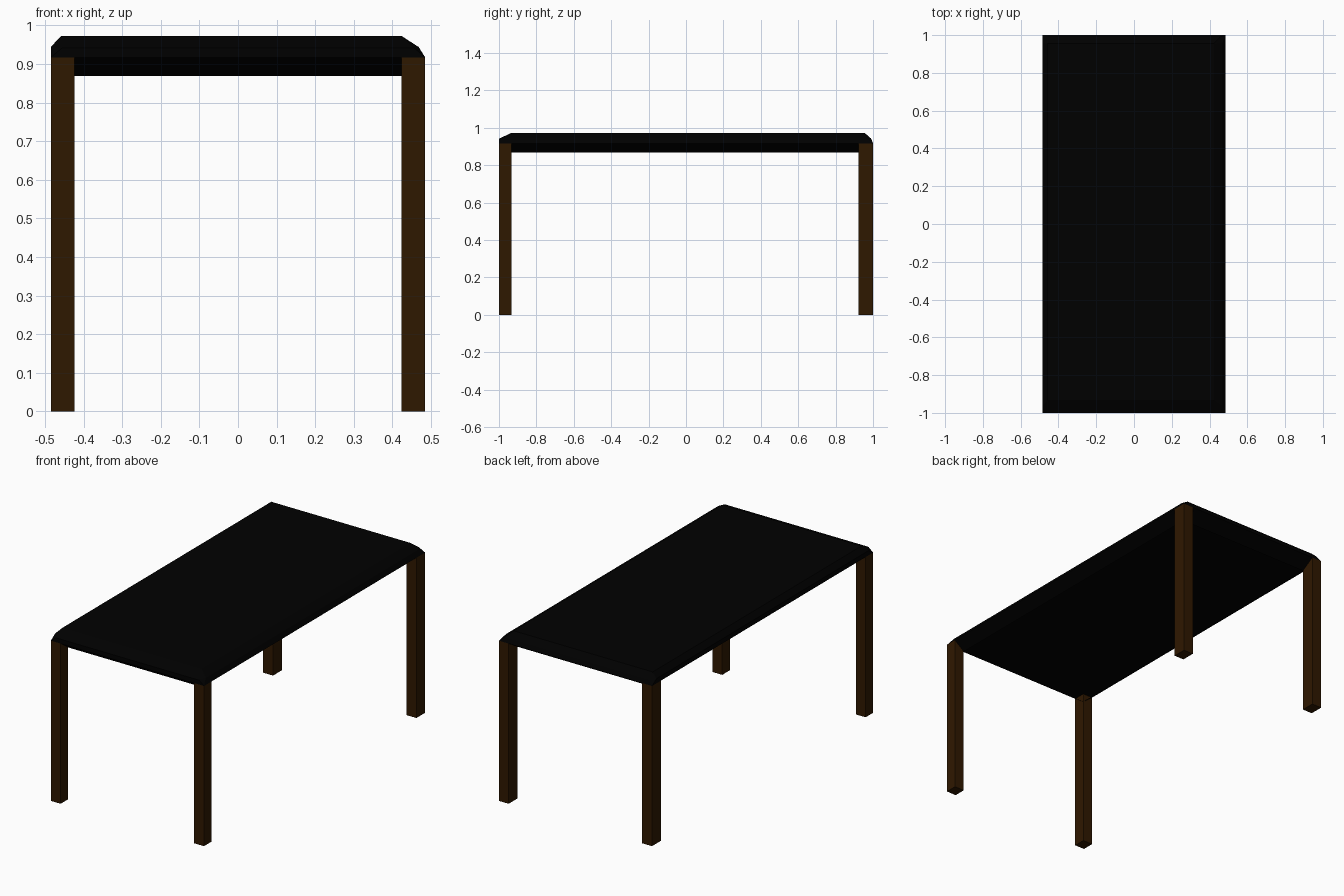
import bpy, bmesh

if "Cube" in bpy.data.objects:
    bpy.data.objects.remove(bpy.data.objects["Cube"])


def material(name, rgb):
    m = bpy.data.materials.new(name)
    m.diffuse_color = (*rgb, 1)
    m.use_nodes = True
    m.node_tree.nodes["Principled BSDF"].inputs["Base Color"].default_value = m.diffuse_color
    return m


def finish(name, bm, mat):
    bmesh.ops.recalc_face_normals(bm, faces=bm.faces)
    mesh = bpy.data.meshes.new(name)
    bm.to_mesh(mesh)
    bm.free()
    mesh.materials.append(mat)
    ob = bpy.data.objects.new(name, mesh)
    bpy.context.collection.objects.link(ob)
    return ob


def hull(name, points, mat):
    """Convex flat-faced solid around a few points."""
    bm = bmesh.new()
    for p in points:
        bm.verts.new(p)
    bmesh.ops.convex_hull(bm, input=bm.verts)
    bmesh.ops.dissolve_limit(bm, angle_limit=0.01, verts=bm.verts, edges=bm.edges)
    return finish(name, bm, mat)


def rect(x0, x1, y0, y1, z):
    return [(x0, y0, z), (x1, y0, z), (x1, y1, z), (x0, y1, z)]


black = material("black_top", (0.0, 0.0, 0.0))
wood = material("dark_wood", (0.028, 0.009, 0.0))

# Table top: chamfered edges that drop to the leg tops at the corners
edge = rect(-0.485, 0.485, -1.0, 1.0, 0.917)
hull("table_top", edge
     + rect(-0.485, 0.468, -0.96, 0.96, 0.944)
     + rect(-0.455, 0.455, -1.0, 0.990, 0.942)
     + rect(-0.458, 0.423, -0.932, 0.955, 0.973), black)

# Sloped skirt under the edge, open below
bm = bmesh.new()
outer = [bm.verts.new(p) for p in edge]
inner = [bm.verts.new(p) for p in rect(-0.423, 0.423, -0.932, 0.921, 0.869)]
for i in range(4):
    j = (i + 1) % 4
    bm.faces.new((outer[i], inner[i], inner[j], outer[j]))
finish("skirt", bm, black)

# Four square legs flush with the corners
for side, x0, x1 in (("left", -0.485, -0.423), ("right", 0.423, 0.485)):
    for end, y0, y1 in (("front", -1.0, -0.932), ("back", 0.921, 1.0)):
        hull(f"{end}_{side}_leg",
             rect(x0, x1, y0, y1, 0.0) + rect(x0, x1, y0, y1, 0.917), wood)
